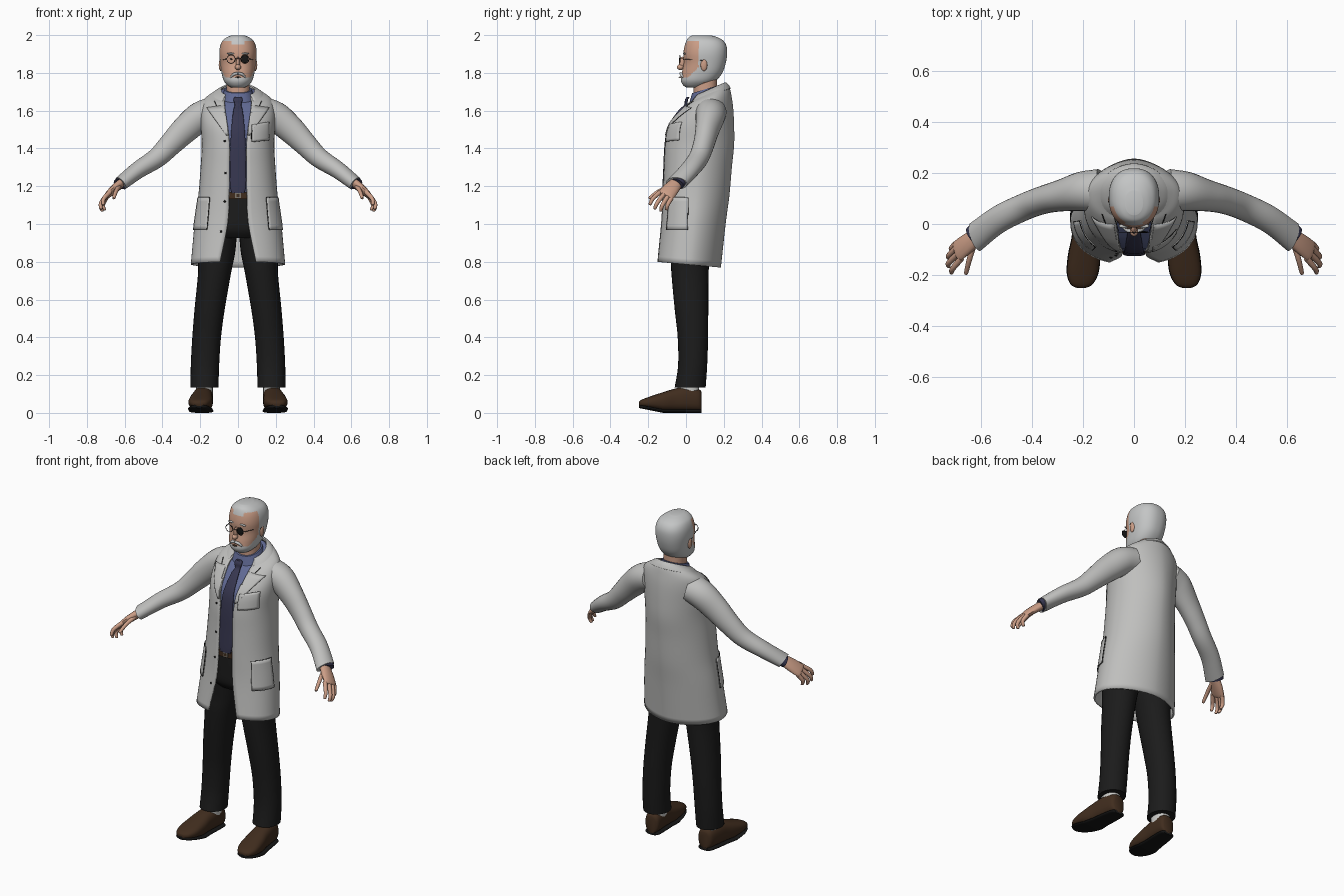
import bpy, bmesh
from math import sin, cos, pi, asin, radians
from mathutils import Vector
from mathutils.bvhtree import BVHTree

old = bpy.data.objects.get("Cube")
if old:
    bpy.data.objects.remove(old, do_unlink=True)


def material(name, r, g, b):
    m = bpy.data.materials.new(name)
    m.use_nodes = True
    m.diffuse_color = (r, g, b, 1)
    m.node_tree.nodes["Principled BSDF"].inputs["Base Color"].default_value = (r, g, b, 1)
    return m


COAT = material("coat grey", .52, .52, .51)
SHIRT = material("shirt blue", .12, .145, .3)
TIE = material("tie navy", .038, .038, .08)
SKIN = material("skin", .6, .34, .24)
HAIR = material("hair silver", .55, .56, .56)
CLOTH = material("trouser black", .011, .011, .011)
LEATHER = material("leather brown", .052, .026, .013)
BLACK = material("black", .008, .008, .008)
SOCK = material("sock white", .6, .6, .58)
METAL = material("buckle metal", .2, .18, .15)
made = []


def mesh(name, verts, faces, mats, rule=None, thick=0):
    me = bpy.data.meshes.new(name)
    me.from_pydata(verts, [], faces)
    bm = bmesh.new()
    bm.from_mesh(me)
    bmesh.ops.recalc_face_normals(bm, faces=bm.faces)
    bm.to_mesh(me)
    bm.free()
    for m in mats:
        me.materials.append(m)
    if rule:
        for p in me.polygons:
            p.material_index = rule(p.center)
    ob = bpy.data.objects.new(name, me)
    bpy.context.collection.objects.link(ob)
    if thick:
        mod = ob.modifiers.new("thickness", "SOLIDIFY")
        mod.thickness, mod.offset = thick, 0
    made.append(ob)
    return ob


def skin_rings(rings, closed=True):
    """Faces bridging consecutive rings, capped when closed."""
    n = len(rings[0])
    faces = [(i * n + j, i * n + (j + 1) % n, (i + 1) * n + (j + 1) % n, (i + 1) * n + j)
             for i in range(len(rings) - 1) for j in range(n if closed else n - 1)]
    if closed:
        last = (len(rings) - 1) * n
        faces += [tuple(range(n)), tuple(range(last, last + n))]
    return [p for r in rings for p in r], faces


def loft(name, rings, *mats, rule=None):
    return mesh(name, *skin_rings(rings), mats, rule)


def smooth(rows, k=5):
    """Resample rows of numbers along a Catmull-Rom spline."""
    out = []
    for i in range(len(rows) - 1):
        quad = rows[max(i - 1, 0)], rows[i], rows[i + 1], rows[min(i + 2, len(rows) - 1)]
        for j in range(k):
            t = j / k
            out.append([.5 * (2 * b + (c - a) * t + (2 * a - 5 * b + 4 * c - d) * t * t
                              + (3 * b - a - 3 * c + d) * t ** 3) for a, b, c, d in zip(*quad)])
    return out + [list(rows[-1])]


def power(v, e):
    return abs(v) ** (2 / e) * (1 if v >= 0 else -1)


def girth(z, rx, yf, yb, tilt=0, gap=0, cx=0, n=40, e=2.3, back=2.3):
    """Horizontal outline, squareness set front and back; a gap leaves it open at the front."""
    a0 = asin((gap / rx) ** (e / 2)) if gap else 0
    span = 2 * pi - 2 * a0
    pts = []
    for j in range(n):
        a = a0 + span * j / (n - 1 if gap else n)
        sq = e if cos(a) > 0 else back
        dy = -(yb - yf) / 2 * power(cos(a), sq)
        pts.append((cx + rx * power(sin(a), sq), (yf + yb) / 2 + dy, z + tilt * dy))
    return pts


def tube(name, rows, mat, n=16, k=4, side=None):
    """Rows are x, y, z, thickness radius, width radius."""
    rows = smooth(rows, k)
    pts = [Vector(r[:3]) for r in rows]
    side = Vector(side or (pts[-1] - pts[0]).cross(Vector((0, 0, 1)))).normalized()
    rings = []
    for i, r in enumerate(rows):
        t = pts[min(i + 1, len(pts) - 1)] - pts[max(i - 1, 0)]
        up = side.cross(t).normalized()
        rings.append([pts[i] + up * r[3] * cos(2 * pi * j / n) + side * r[4] * sin(2 * pi * j / n)
                      for j in range(n)])
    return loft(name, rings, mat)


def keep(name, mat):
    ob = bpy.context.object
    ob.name = name
    ob.data.materials.append(mat)
    made.append(ob)
    return ob


def ball(name, loc, size, mat):
    bpy.ops.mesh.primitive_uv_sphere_add(segments=16, ring_count=10, radius=1, location=loc)
    keep(name, mat).scale = size


# Coat body: height, half width, front, back, tilt, half opening
ROUND = 1.8
body = [(1.70, .092, .04, .208, .45, .065), (1.685, .135, .028, .225, .38, .07),
        (1.655, .176, .005, .236, .2, .07), (1.60, .192, -.04, .245, .1, .065),
        (1.52, .192, -.09, .25, 0, .055), (1.42, .187, -.11, .25, 0, .045),
        (1.3, .193, -.115, .238, 0, .045), (1.15, .205, -.122, .225, 0, .047),
        (1.0, .225, -.13, .205, 0, .055), (.785, .245, -.155, .18, -.09, .095)]
coat = skin_rings([girth(*r, n=56, back=ROUND) for r in smooth(body)], closed=False)
mesh("coat_body", *coat, [COAT], thick=.01)
fold = [(1.71, .088, .04, .207, .45, .065), (1.697, .118, .03, .222, .4, .075),
        (1.68, .14, .02, .234, .34, .08)]
mesh("coat_collar", *skin_rings([girth(*r, back=ROUND) for r in smooth(fold)], closed=False), [COAT], thick=.008)

# Shirt, collar, tie and belt
loft("shirt", [girth(z, rx * .95, f + .012, b - .012, t, back=ROUND)
               for z, rx, f, b, t, g in smooth(body[:8])], SHIRT)
loft("shirt_collar", [girth(1.714, .07, .032, .175, .3), girth(1.67, .086, .018, .18, .35)], SHIRT)
tie = [(1.672, .018, .012), (1.657, .025, .002), (1.63, .017, -.002), (1.6, .025, -.033),
       (1.52, .034, -.087), (1.42, .04, -.106), (1.3, .043, -.112), (1.2, .043, -.117), (1.165, .034, -.118)]
loft("tie", [girth(z, w, y - .008, y + .008, n=16, e=3, back=3) for z, w, y in smooth(tie, 3)], TIE)
loft("belt", [girth(z, .192, -.118, .2, back=ROUND) for z in (1.132, 1.17)], LEATHER)
bpy.ops.mesh.primitive_cube_add(size=1, location=(0, -.119, 1.151))
keep("buckle", METAL).scale = (.03, .007, .026)
bpy.ops.mesh.primitive_cube_add(size=1, location=(0, -.121, 1.151))
keep("buckle_centre", LEATHER).scale = (.018, .007, .015)

# Details laid on the coat
tree = BVHTree.FromPolygons(*coat)


def front(x, z, lift):
    hit = tree.ray_cast(Vector((x, -1, z)), Vector((0, 1, 0)))[0]
    if hit is None:
        hit = tree.find_nearest(Vector((x, -.05, z)))[0]
    return Vector((x, hit.y - lift, z))


def around(deg, z, lift):
    out = Vector((sin(radians(deg)), -cos(radians(deg)), 0))
    centre = Vector((0, .05, z))
    return tree.ray_cast(centre + out, -out)[0] + out * lift


def patch(name, place, corners, n=8):
    (a, b, c, d) = [Vector(p) for p in corners]
    rings = []
    for i in range(n + 1):
        lo, hi = a.lerp(d, i / n), b.lerp(c, i / n)
        rings.append([place(*lo.lerp(hi, j / n), .008) for j in range(n + 1)])
    mesh(name, *skin_rings(rings, closed=False), [COAT], thick=.007)


def seam(name, place, pts):
    pts = [Vector(p) for p in pts]
    path = [place(*a.lerp(b, i / 6), .01) for a, b in zip(pts, pts[1:]) for i in range(7)]
    cu = bpy.data.curves.new(name, "CURVE")
    cu.dimensions = "3D"
    cu.bevel_depth, cu.bevel_resolution = .0019, 1
    sp = cu.splines.new("POLY")
    sp.points.add(len(path) - 1)
    for point, co in zip(sp.points, path):
        point.co = (*co, 1)
    cu.materials.append(BLACK)
    bpy.context.collection.objects.link(bpy.data.objects.new(name, cu))


def framed(name, place, corners):
    patch(name, place, corners)
    seam(name + "_seam", place, list(corners) + [corners[0]])


framed("chest_pocket", front, [(.072, 1.525), (.165, 1.54), (.165, 1.445), (.072, 1.435)])
for z, x in ((1.44, .07), (1.27, .066), (1.12, .07), (.96, .09)):
    ball("button", front(-x, z, .006), (.006, .004, .006), BLACK)

# Legs, arms and hands, once per side
leg = [(.98, .1, -.09, .145, .103), (.85, .1, -.08, .13, .115), (.75, .088, -.078, .12, .123),
       (.55, .08, -.06, .118, .15), (.4, .076, -.044, .117, .166), (.25, .075, -.042, .112, .175),
       (.135, .074, -.06, .104, .177)]
arm = [(.11, .125, 1.595, .08, .095), (.195, .127, 1.57, .08, .08), (.28, .112, 1.5, .073, .063),
       (.356, .094, 1.423, .062, .055), (.43, .067, 1.35, .053, .053),
       (.53, .018, 1.285, .045, .054), (.62, -.05, 1.215, .038, .058)]
palm = [(.6, -.04, 1.23, .024, .03), (.65, -.075, 1.19, .022, .042),
        (.69, -.105, 1.155, .016, .044), (.697, -.111, 1.149, .008, .036)]
digits = {"thumb": [(.628, -.08, 1.2), (.645, -.14, 1.175), (.657, -.19, 1.14)],
          "index_finger": [(.677, -.135, 1.17), (.71, -.175, 1.135), (.715, -.19, 1.105)],
          "middle_finger": [(.688, -.115, 1.16), (.725, -.152, 1.112), (.726, -.165, 1.082)],
          "ring_finger": [(.695, -.095, 1.147), (.726, -.125, 1.1), (.72, -.133, 1.07)],
          "little_finger": [(.697, -.077, 1.138), (.715, -.097, 1.102), (.707, -.102, 1.076)]}
shoe = [(.082, .03, .11), (.066, .045, .126), (0, .052, .138), (-.06, .055, .128),
        (-.12, .062, .11), (-.19, .061, .087), (-.235, .043, .07), (-.25, .018, .058)]


def shoe_rings(s, low, top, wide):
    rings = []
    for y, w, h in smooth(shoe, 4):
        lift = max(0, -y - .12) * .2
        lo, hi = low + lift, (top or h) + (lift if top else 0)
        rings.append([(s * (.184 - .09 * y) + w * wide * power(cos(2 * pi * j / 24), 2.6), y,
                       (lo + hi) / 2 + (hi - lo) / 2 * power(sin(2 * pi * j / 24), 2.6)) for j in range(24)])
    return rings


for s, tag in ((1, "left_"), (-1, "right_")):
    def flip(rows):
        return [(s * r[0], *r[1:]) for r in rows]

    loft(tag + "trouser_leg", [girth(z, rx, f, b, cx=s * x, n=28, e=2.1, back=2)
                               for z, rx, f, b, x in smooth(leg)], CLOTH)
    loft(tag + "sock", [girth(z, .045, -.045, .07, cx=s * .178, n=20) for z in (.09, .16)], SOCK)
    loft(tag + "shoe", shoe_rings(s, .01, 0, 1), LEATHER)
    loft(tag + "sole", shoe_rings(s, 0, .019, 1.03), BLACK)
    tube(tag + "sleeve", flip(arm), COAT, 28, 5)
    tube(tag + "cuff", flip([(.605, -.038, 1.227, .033, .05), (.625, -.054, 1.211, .032, .049)]), TIE)
    tube(tag + "palm", flip(palm), SKIN, side=(s * -.25, -.85, .45))
    for name, (a, b, c) in digits.items():
        tip = tuple(Vector(c) + (Vector(c) - Vector(b)) * .12)
        tube(tag + name, flip([a + (.013,) * 2, b + (.011,) * 2, c + (.0085,) * 2, tip + (.003,) * 2]), SKIN, 10)
    patch(tag + "lapel", front, flip([(.07, 1.628), (.165, 1.615), (.062, 1.47), (.05, 1.47)]))
    seam(tag + "lapel_seam", front, flip([(.125, 1.65), (.11, 1.622), (.165, 1.615), (.06, 1.47)]))
    framed(tag + "hip_pocket", around, flip([(47, 1.14), (80, 1.14), (80, .97), (47, .97)]))
hips = [(1.15, .19, -.108, .195), (1.05, .195, -.112, .185), (.97, .195, -.11, .16), (.925, .14, -.08, .13)]
loft("trouser_hips", [girth(*r, back=ROUND) for r in smooth(hips)], CLOTH)


# Head with hair and beard areas
def hair_area(c):
    if c.z < 1.752 and c.y > .09:
        return 0
    beard = c.z < 1.773 + max(0, c.y - .005) * .9
    crown = c.z > (1.95 if abs(c.x) < .035 else 1.97)
    return int(beard or crown or c.y > .066)


head = [(1.722, .035, .003, .08), (1.735, .056, -.015, .12), (1.76, .076, -.027, .16),
        (1.80, .087, -.022, .192), (1.85, .094, -.012, .21), (1.9, .099, -.014, .218),
        (1.94, .095, -.008, .215), (1.97, .082, .002, .198), (1.988, .06, .014, .168), (1.999, .034, .035, .13)]
loft("head", [girth(*r, n=88, e=2.2) for r in smooth(head, 7)], SKIN, HAIR, rule=hair_area)
loft("neck", [girth(z, .062, .04, .165) for z in (1.64, 1.78)], SKIN)
ball("nose_tip", (0, -.03, 1.83), (.016, .019, .015), SKIN)
ball("nose_bridge", (0, -.02, 1.852), (.01, .018, .034), SKIN)
ball("mouth", (0, -.031, 1.777), (.015, .008, .003), LEATHER)
for s, tag in ((1, "left_"), (-1, "right_")):
    ball(tag + "ear", (s * .092, .095, 1.842), (.01, .018, .032), SKIN)
    ball(tag + "brow", (s * .038, -.008, 1.902), (.022, .008, .005), HAIR)
    tube(tag + "moustache", [(0, -.028, 1.797, .007, .008), (s * .022, -.025, 1.793, .008, .009),
                             (s * .04, -.014, 1.775, .004, .006)], HAIR, 10)
    # Spectacles
    bpy.ops.mesh.primitive_torus_add(major_radius=.022, minor_radius=.0014, major_segments=28,
                                     minor_segments=8, location=(s * .037, -.032, 1.873), rotation=(pi / 2, 0, 0))
    keep(tag + "spectacle_rim", BLACK)
    tube(tag + "spectacle_arm", [(s * .059, -.032, 1.875, .0014, .0014), (s * .098, .09, 1.865, .0014, .0014)], BLACK, 8)
ball("right_eye", (-.036, -.007, 1.873), (.007, .005, .0035), BLACK)
ball("dark_lens", (.037, -.032, 1.873), (.02, .004, .02), BLACK)
tube("spectacle_bridge", [(-.016, -.034, 1.876, .0014, .0014), (.016, -.034, 1.876, .0014, .0014)], BLACK, 8)

# Smooth shading with sharp edges kept
bpy.ops.object.select_all(action="DESELECT")
for ob in made:
    ob.select_set(True)
bpy.context.view_layer.objects.active = made[0]
bpy.ops.object.shade_smooth_by_angle(angle=radians(45))
